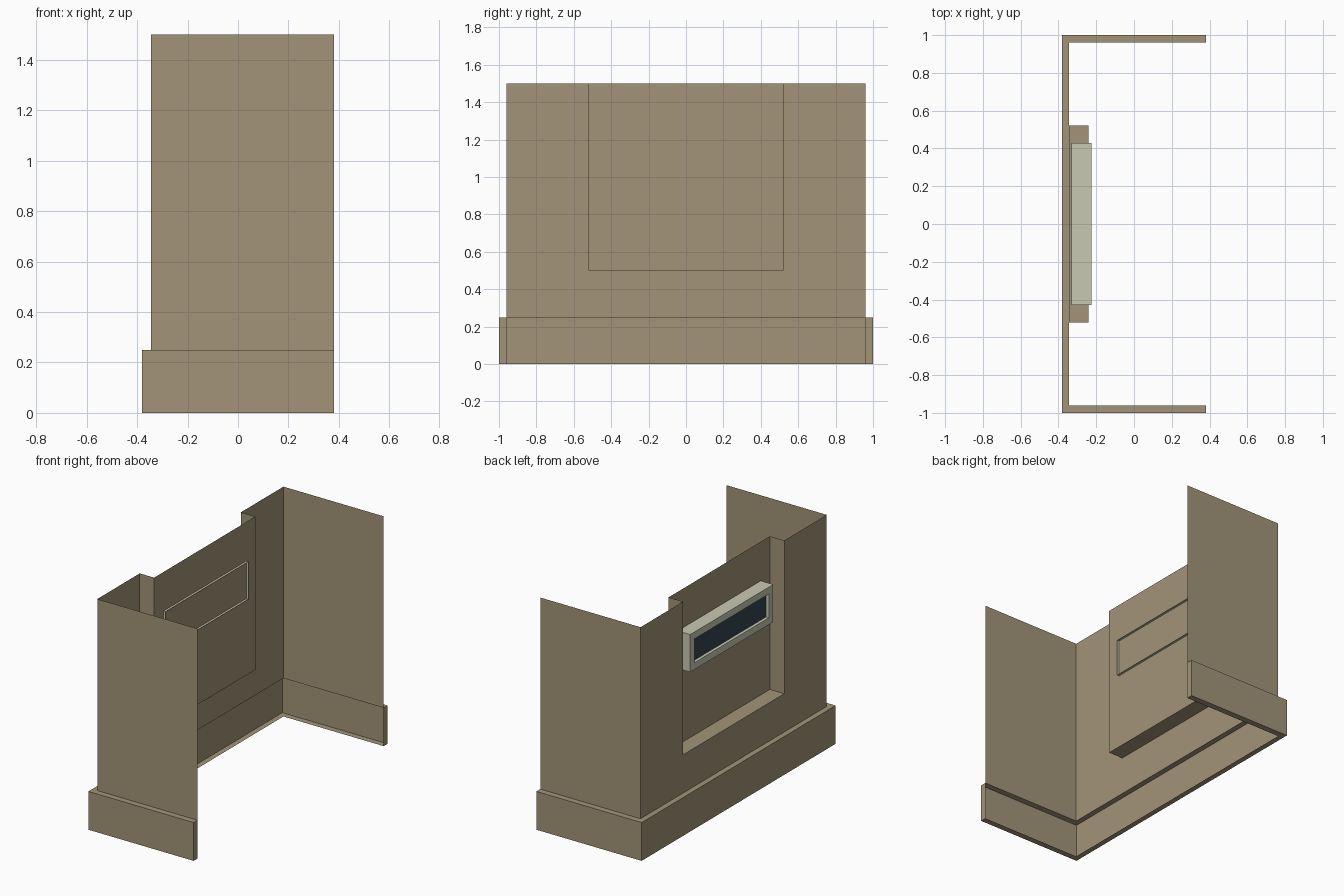
import bpy

if "Cube" in bpy.data.objects:
    bpy.data.objects.remove(bpy.data.objects["Cube"])


def material(name, rgb):
    m = bpy.data.materials.new(name)
    m.diffuse_color = (*rgb, 1)
    m.use_nodes = True
    m.node_tree.nodes["Principled BSDF"].inputs["Base Color"].default_value = m.diffuse_color
    return m


tan = material("tan_wall", (0.361, 0.296, 0.188))
cream = material("cream_frame", (0.578, 0.584, 0.445))
dark = material("dark_glass", (0.036, 0.060, 0.078))


def build(name, verts, faces, mat):
    me = bpy.data.meshes.new(name)
    me.from_pydata(verts, [], faces)
    me.materials.append(mat)
    ob = bpy.data.objects.new(name, me)
    bpy.context.collection.objects.link(ob)
    return ob


def bridge(name, loops, mat, closed):
    """Join successive point loops with quads."""
    n = len(loops[0])
    verts = [p for loop in loops for p in loop]
    faces = [(k * n + i, k * n + (i + 1) % n, (k + 1) * n + (i + 1) % n, (k + 1) * n + i)
             for k in range(len(loops) - 1) for i in range(n if closed else n - 1)]
    return build(name, verts, faces, mat)


def rect(x, hy, z0, z1):
    return [(x, hy, z0), (x, -hy, z0), (x, -hy, z1), (x, hy, z1)]


XE = 0.38                    # open end of the U
XW, YW = -0.344, 0.96        # wall skin
XO, YO = -0.38, 1.0          # skirting face
XN, YN, ZN = -0.24, 0.522, 0.5   # niche back, half width, floor
ZS, ZT = 0.25, 1.5           # skirting top, wall top


def u_path(x, y, z):
    return [(XE, y, z), (x, y, z), (x, -y, z), (XE, -y, z)]


# Side walls
for name, a, b in (("side_wall_back", (XE, YW), (XW, YW)),
                   ("side_wall_front", (XW, -YW), (XE, -YW))):
    bridge(name, [[(*a, z), (*b, z)] for z in (ZS, ZT)], tan, False)

# Main wall with the notch cut for the niche
outline = [(YW, ZS), (-YW, ZS), (-YW, ZT), (-YN, ZT), (-YN, ZN), (YN, ZN), (YN, ZT), (YW, ZT)]
build("main_wall", [(XW, y, z) for y, z in outline], [tuple(range(8))], tan)

# Niche: sides, back panel and floor, open at the top
plan = [(XW, YN), (XN, YN), (XN, -YN), (XW, -YN)]
bridge("niche_walls", [[(x, y, z) for x, y in plan] for z in (ZN, ZT)], tan, False)
build("niche_floor", [(x, y, ZN) for x, y in plan], [(0, 3, 2, 1)], tan)

# Skirting: hollow channel open on the inside, with end caps
bridge("skirting", [u_path(XW, YW, 0), u_path(XO, YO, 0),
                    u_path(XO, YO, ZS), u_path(XW, YW, ZS)], tan, False)
for name, s in (("skirting_cap_back", 1), ("skirting_cap_front", -1)):
    pts = [(XE, s * y, z) for y, z in ((YW, 0), (YO, 0), (YO, ZS), (YW, ZS))]
    build(name, pts[::s], [(0, 1, 2, 3)], tan)

# Window frame: open-backed box passing through the niche panel
bridge("window_frame", [rect(-0.225, 0.428, 1.0, 1.245), rect(-0.33, 0.428, 1.0, 1.245),
                        rect(-0.33, 0.383, 1.045, 1.2), rect(-0.31, 0.383, 1.045, 1.2)], cream, True)
build("window_glass", rect(-0.31, 0.383, 1.045, 1.2), [(0, 1, 2, 3)], dark)
